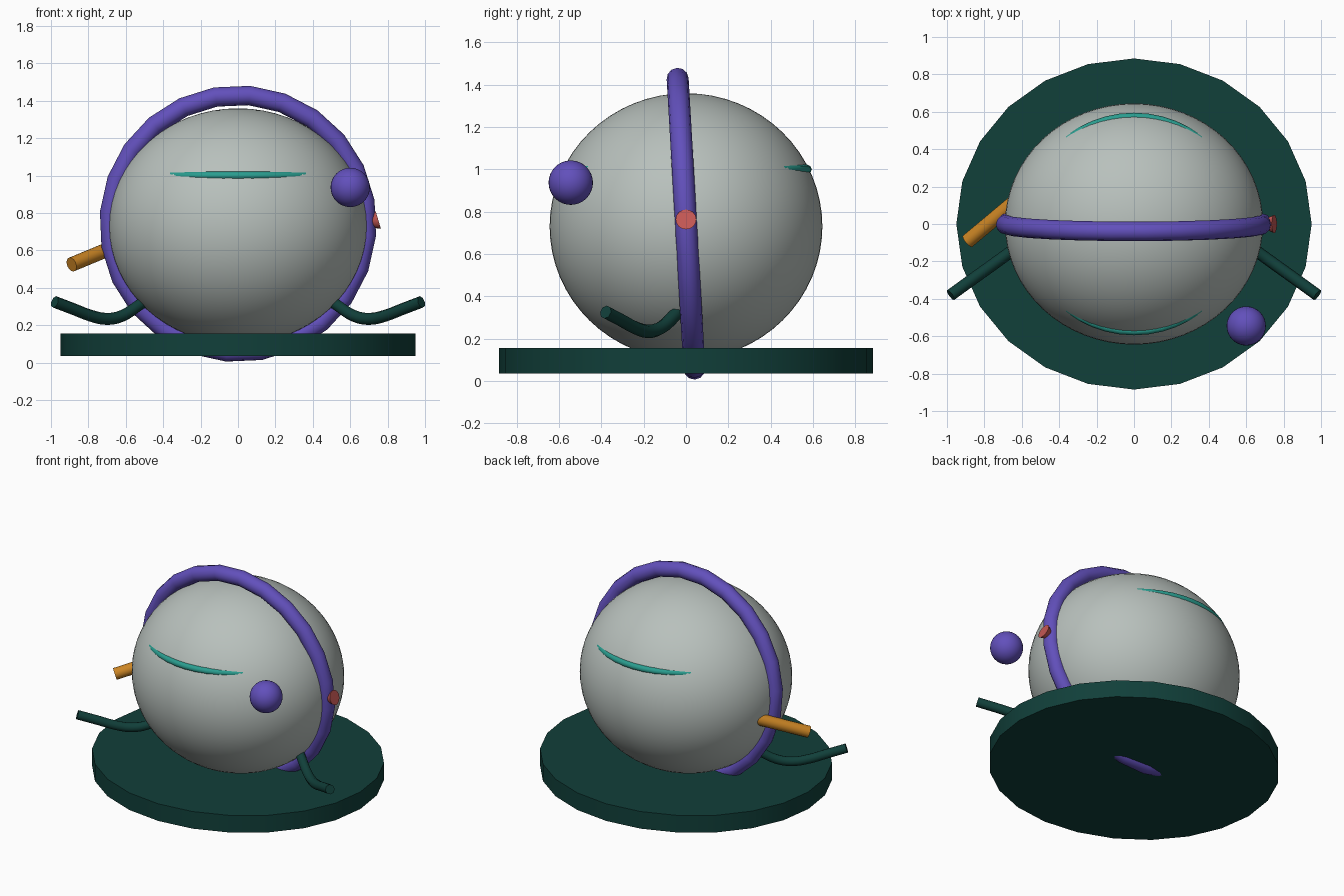
import bpy, math
from mathutils import Vector, Matrix

if "Cube" in bpy.data.objects:
    bpy.data.objects.remove(bpy.data.objects["Cube"])


def material(name, color):
    m = bpy.data.materials.new(name)
    m.diffuse_color = (*color, 1)
    m.use_nodes = True
    m.node_tree.nodes["Principled BSDF"].inputs["Base Color"].default_value = m.diffuse_color
    return m


GREY = material("pale_grey", (0.48, 0.53, 0.505))
PURPLE = material("purple", (0.122, 0.08, 0.50))
GREEN = material("dark_green", (0.0055, 0.050, 0.042))
RED = material("coral_red", (0.56, 0.098, 0.09))
ORANGE = material("orange", (0.60, 0.235, 0.018))
TEAL = material("teal", (0.023, 0.337, 0.275))


def finish(name, mat, matrix=None, angle=40):
    """Name, colour, place and smooth the active object."""
    o = bpy.context.object
    o.name = name
    o.data.materials.append(mat)
    if matrix is not None:
        o.data.transform(matrix)
    bpy.ops.object.shade_smooth_by_angle(angle=math.radians(angle))
    return o


def place(loc, scale=(1, 1, 1)):
    return Matrix.Translation(loc) @ Matrix.Diagonal((*scale, 1))


def rod(name, mat, start, end, r1, r2, sides=16):
    """Tapered or straight rod between two points."""
    a, b = Vector(start), Vector(end)
    d = b - a
    bpy.ops.mesh.primitive_cone_add(vertices=sides, radius1=r1, radius2=r2, depth=d.length)
    turn = d.to_track_quat('Z', 'Y').to_matrix().to_4x4()
    return finish(name, mat, Matrix.Translation((a + b) / 2) @ turn)


# Round body, slightly squashed
bpy.ops.mesh.primitive_uv_sphere_add(segments=64, ring_count=32, radius=1)
finish("body", GREY, place((0, 0, 0.73), (0.69, 0.645, 0.63)))

# Oval base plate
bpy.ops.mesh.primitive_cylinder_add(vertices=24, radius=1, depth=0.12)
finish("base_plate", GREEN, place((0, 0, 0.095), (0.95, 0.885, 1)))

# Tilted hoop around the body
bpy.ops.mesh.primitive_torus_add(major_segments=24, minor_segments=12,
                                 major_radius=0.689, minor_radius=0.052)
finish("hoop", PURPLE, Matrix.Translation((0, 0, 0.743))
       @ Matrix.Rotation(math.radians(93.3), 4, 'X')
       @ Matrix.Rotation(math.radians(10), 4, 'Z'), 60)

# Thin band that just breaks through the body at front and back
bpy.ops.mesh.primitive_torus_add(major_segments=48, minor_segments=8,
                                 major_radius=0.573, minor_radius=0.022)
finish("band", TEAL, place((0, 0, 1.0)), 60)

# Floating ball
bpy.ops.mesh.primitive_uv_sphere_add(segments=32, ring_count=16, radius=0.105)
finish("ball", PURPLE, place((0.6, -0.545, 0.937)))

# Small cone stud on the side and spout on the other
rod("stud", RED, (0.64, 0, 0.73), (0.75, 0, 0.763), 0.0, 0.049)
rod("spout", ORANGE, (-0.60, 0.15, 0.645), (-0.89, -0.092, 0.525), 0.039, 0.039)

# Curved arms, mirrored left and right
ARM = [(0.98, -0.38, 0.325), (0.87, -0.30, 0.283), (0.79, -0.243, 0.252),
       (0.70, -0.178, 0.234), (0.62, -0.12, 0.25), (0.54, -0.063, 0.30),
       (0.46, -0.01, 0.36)]
for side, sign in (("right", 1), ("left", -1)):
    curve = bpy.data.curves.new(side + "_arm", 'CURVE')
    curve.dimensions = '3D'
    curve.bevel_depth = 0.032
    curve.bevel_resolution = 2
    curve.use_fill_caps = True
    curve.resolution_u = 3
    spline = curve.splines.new('BEZIER')
    spline.bezier_points.add(len(ARM) - 1)
    for p, (x, y, z) in zip(spline.bezier_points, ARM):
        p.co = (sign * x, y, z)
        p.handle_left_type = p.handle_right_type = 'AUTO'
    arm = bpy.data.objects.new(side + "_arm", curve)
    bpy.context.collection.objects.link(arm)
    bpy.ops.object.select_all(action='DESELECT')
    arm.select_set(True)
    bpy.context.view_layer.objects.active = arm
    bpy.ops.object.convert(target='MESH')
    finish(side + "_arm", GREEN, angle=50)
